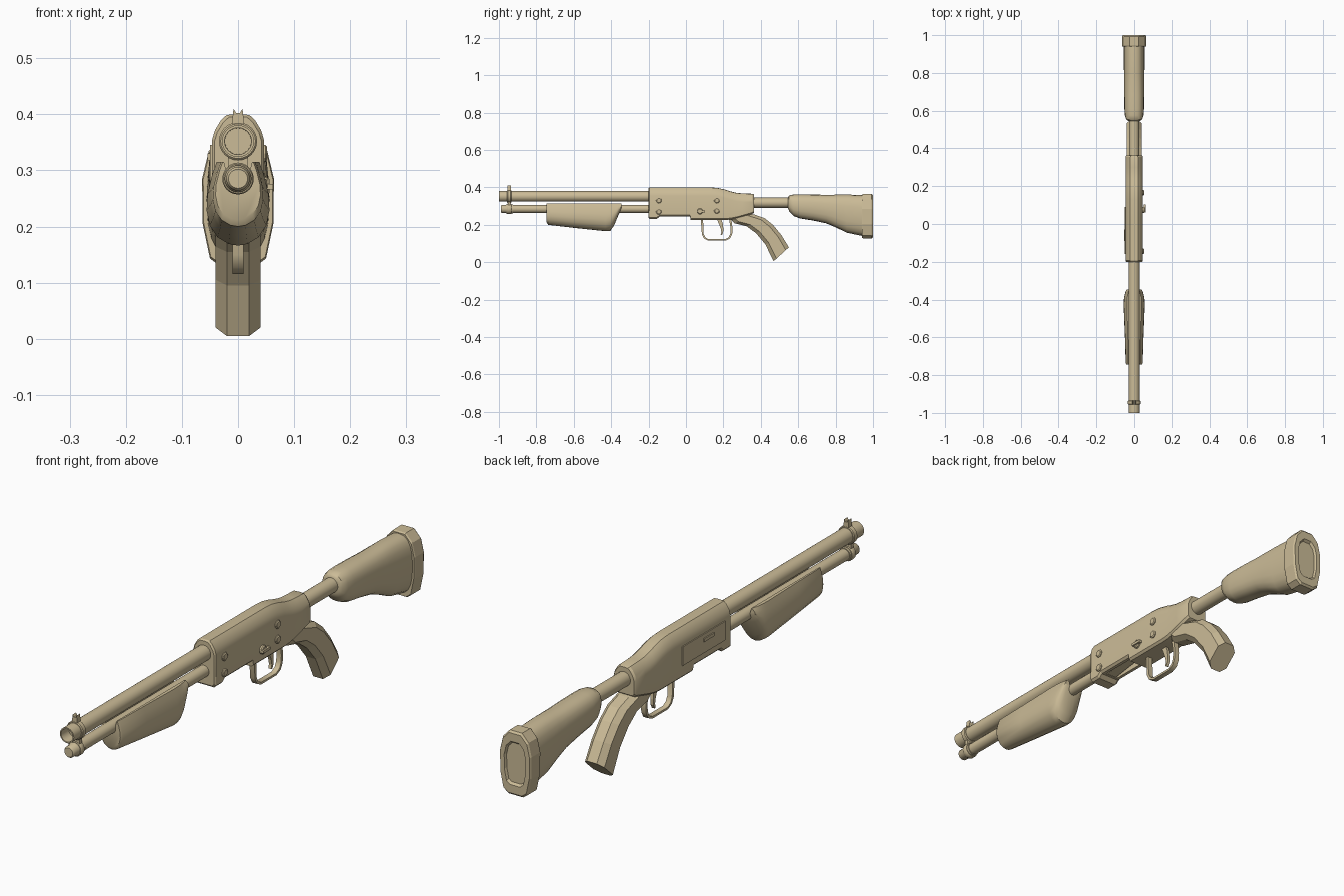
import bpy, bmesh, math

if "Cube" in bpy.data.objects:
    bpy.data.objects.remove(bpy.data.objects["Cube"])

TAN = bpy.data.materials.new("tan")
TAN.diffuse_color = (0.60, 0.50, 0.31, 1)
TAN.use_nodes = True
TAN.node_tree.nodes["Principled BSDF"].inputs["Base Color"].default_value = TAN.diffuse_color


def finish(name, bm, smooth=None):
    bmesh.ops.recalc_face_normals(bm, faces=bm.faces)
    me = bpy.data.meshes.new(name)
    bm.to_mesh(me)
    bm.free()
    ob = bpy.data.objects.new(name, me)
    bpy.context.collection.objects.link(ob)
    me.materials.append(TAN)
    if smooth:
        bpy.ops.object.select_all(action='DESELECT')
        ob.select_set(True)
        bpy.context.view_layer.objects.active = ob
        bpy.ops.object.shade_smooth_by_angle(angle=math.radians(smooth))
    return ob


def loft(name, rings, smooth=None):
    """Skin closed rings of 3D points and cap both ends."""
    bm = bmesh.new()
    vs = [[bm.verts.new(p) for p in r] for r in rings]
    n = len(rings[0])
    for a, b in zip(vs, vs[1:]):
        for i in range(n):
            j = (i + 1) % n
            bm.faces.new((a[i], a[j], b[j], b[i]))
    bm.faces.new(vs[0])
    bm.faces.new(vs[-1])
    return finish(name, bm, smooth)


def mirrored(half, y):
    """Full ring at y from a right half listed in (x, z)."""
    left = [(-x, z) for x, z in reversed(half) if x > 1e-5]
    return [(x, y, z) for x, z in half + left]


def lathe(name, z, steps, n=24, x=0):
    """Round part along y from (y, radius) steps."""
    rings = [[(x + r * math.cos(2 * math.pi * i / n), y, z + r * math.sin(2 * math.pi * i / n))
              for i in range(n)] for y, r in steps]
    return loft(name, rings, 40)


def side_disc(name, x0, x1, y, z, r, n=12):
    rings = [[(x, y + q * math.cos(2 * math.pi * i / n), z + q * math.sin(2 * math.pi * i / n))
              for i in range(n)] for x, q in ((x0, r), ((x0 + 2 * x1) / 3, r), (x1, r * .75))]
    return loft(name, rings)


def box(name, x, y, z):
    return loft(name, [[(x[0], v, z[0]), (x[1], v, z[0]), (x[1], v, z[1]), (x[0], v, z[1])] for v in y])


def strip(name, path, hw, smooth=None):
    """Sweep a flat bar along (y, z, half thickness) points."""
    rings = []
    for i, (y, z, t) in enumerate(path):
        a, b = path[max(i - 1, 0)], path[min(i + 1, len(path) - 1)]
        dy, dz = b[0] - a[0], b[1] - a[1]
        l = math.hypot(dy, dz)
        ny, nz = -dz / l * t, dy / l * t
        rings.append([(hw, y + ny, z + nz), (hw, y - ny, z - nz), (-hw, y - ny, z - nz), (-hw, y + ny, z + nz)])
    return loft(name, rings, smooth)


# barrel with open bore, magazine tube, rear rod
lathe("barrel", .352, [(-.85, .022), (-1, .024), (-1, .0285), (-.19, .0285)])
lathe("magazine_tube", .285, [(-.94, .0215), (-.19, .0215)])
lathe("magazine_cap", .285, [(-.99, .017), (-.985, .021), (-.965, .021), (-.96, .024), (-.925, .024)])
lathe("stock_rod", .318, [(.34, .027), (.57, .027)])

# front clamp and sight
lathe("barrel_clamp", .352, [(-.956, .031), (-.953, .034), (-.937, .034), (-.934, .031)])
lathe("magazine_clamp", .285, [(-.956, .026), (-.953, .028), (-.937, .028), (-.934, .026)])
box("clamp_web", (-.018, .018), (-.953, -.937), (.29, .345))
sight = [(.011, .383), (.008, .41), (.003, .402)]
loft("front_sight", [mirrored(sight, y) for y in (-.955, -.935)])

# pump grip: flared trough under the magazine
rings = []
for y, b, w in ((-.745, .212, .040), (-.737, .2, .045), (-.6, .184, .049), (-.43, .166, .056),
                (-.405, .167, .055), (-.385, .195, .053), (-.36, .255, .046), (-.346, .285, .040)):
    h = .315 - b
    half = [(0, b), (.3 * w, b + .02 * h), (.65 * w, b + .1 * h), (.9 * w, b + .24 * h), (w, b + .42 * h),
            (.97 * w, b + .62 * h), (.82 * w, b + .85 * h), (.68 * w, .315), (.025, .315), (.02, .295), (0, .29)]
    rings.append(mirrored(half, y))
loft("pump_grip", rings, 40)

# receiver: lofted along its length
rings = []
for y, b, t, w in ((-.2, .238, .396, .042), (-.194, .232, .4, .046), (-.155, .232, .4, .046),
                   (-.14, .245, .4, .046), (.022, .245, .4, .046), (.024, .226, .4, .046),
                   (.13, .226, .4, .046), (.17, .226, .397, .046), (.21, .226, .388, .046),
                   (.24, .228, .378, .046), (.27, .234, .371, .046), (.30, .242, .368, .046),
                   (.355, .258, .366, .046), (.363, .264, .362, .042)):
    half = [(0, b), (w - .008, b), (w, b + .008), (w, t - .045), (w - .005, t - .028),
            (w - .016, t - .01), (w - .026, t - .001), (0, t)]
    rings.append(mirrored(half, y))
receiver = loft("receiver", rings, 30)

# loading port cut into the underside
cutter = box("port_cutter", (-.026, .026), (-.13, .015), (.2, .275))
cutter.hide_render = True
cutter.hide_viewport = True
mod = receiver.modifiers.new("loading_port", 'BOOLEAN')
mod.object = cutter
mod.operation = 'DIFFERENCE'
strip("loading_lifter", [(-.13, .25, .004), (.02, .272, .004)], .02)

# bolts and safety lever on the right side
for i, (y, z) in enumerate(((-.145, .33), (-.145, .27), (.165, .33), (.165, .275))):
    side_disc(f"receiver_bolt_{i + 1}", .044, .052, y, z, .015)
side_disc("safety_pivot", .044, .056, .075, .272, .016)
box("safety_lever", (.05, .062), (.06, .102), (.266, .276))

# bolt cover and handle on the left side
box("ejection_cover", (-.05, -.044), (-.16, .09), (.275, .345))
box("cover_handle", (-.054, -.048), (-.09, -.03), (.318, .33))

# trigger guard and trigger
strip("trigger_guard", [(.085, .235, .006), (.09, .15, .005), (.1, .13, .005), (.12, .119, .004), (.21, .119, .004),
                        (.232, .13, .005), (.242, .15, .005), (.244, .18, .005), (.236, .235, .006)], .01, 40)
strip("trigger", [(.175, .235, .011), (.187, .205, .010), (.193, .18, .007), (.194, .16, .005), (.188, .145, .003)], .006)

# curved pistol grip
rings = []
for fy, fz, by, bz in ((.235, .235, .33, .262), (.26, .208, .365, .255), (.325, .192, .42, .236),
                       (.375, .155, .465, .2), (.425, .095, .51, .145), (.468, .005, .55, .08)):
    sec = [(.02, 0), (.04, .2), (.04, .8), (.02, 1), (-.02, 1), (-.04, .8), (-.04, .2), (-.02, 0)]
    rings.append([(x, fy + (by - fy) * u, fz + (bz - fz) * u) for x, u in sec])
loft("pistol_grip", rings)

# shoulder stock, egg shaped sections
rings = []
for y, b, t, w in ((.545, .288, .348, .030), (.552, .272, .357, .041), (.575, .247, .362, .049),
                   (.61, .234, .363, .052), (.68, .223, .362, .053), (.75, .208, .36, .053),
                   (.80, .187, .361, .054), (.86, .158, .362, .055), (.945, .14, .358, .056)):
    ring = []
    for i in range(20):
        c, s = math.cos(i * math.pi / 10), math.sin(i * math.pi / 10)
        f = lambda v: math.copysign(abs(v) ** .8, v)
        ring.append((w * f(c), y, (b + t) / 2 + (t - b) / 2 * f(s)))
    rings.append(ring)
loft("shoulder_stock", rings, 40)

# butt pad with recessed back panel
outline = [(.03, .128), (.05, .143), (.063, .205), (.064, .285), (.052, .335), (.025, .364)]
rings = []
for y, k in ((.94, .97), (.946, 1), (.993, 1), (1, .94), (1, .68), (.991, .62)):
    rings.append(mirrored([(x * k, .246 + (z - .246) * k) for x, z in outline], y))
loft("butt_pad", rings)
